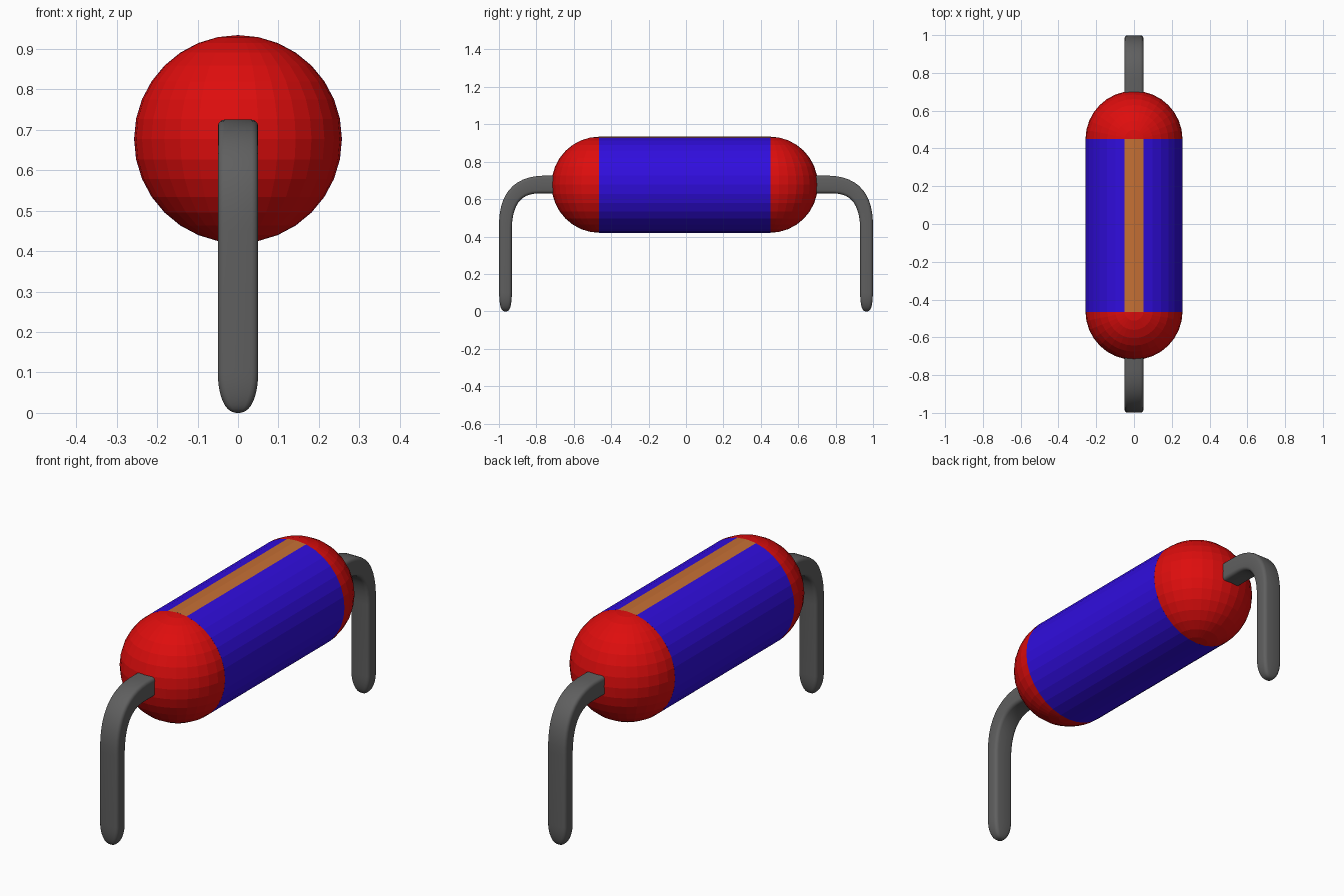
import bpy
import bmesh
from math import cos, sin, pi, radians
from mathutils import Matrix, Vector

if "Cube" in bpy.data.objects:
    bpy.data.objects.remove(bpy.data.objects["Cube"], do_unlink=True)

RADIUS = 0.257
AXIS_Z = 0.677
FRONT_END, BACK_END = -0.466, 0.451


def material(name, r, g, b):
    mat = bpy.data.materials.new(name)
    mat.use_nodes = True
    mat.diffuse_color = (r, g, b, 1)
    mat.node_tree.nodes["Principled BSDF"].inputs["Base Color"].default_value = (r, g, b, 1)
    return mat


red = material("red", 0.73, 0.004, 0.004)
blue = material("blue", 0.03, 0.004, 0.73)
orange = material("orange", 0.56, 0.16, 0.035)
grey = material("dark grey", 0.115, 0.115, 0.115)


def finish(bm, name, *mats):
    bmesh.ops.recalc_face_normals(bm, faces=bm.faces)
    mesh = bpy.data.meshes.new(name)
    bm.to_mesh(mesh)
    bm.free()
    for mat in mats:
        mesh.materials.append(mat)
    obj = bpy.data.objects.new(name, mesh)
    bpy.context.collection.objects.link(obj)
    return obj


# Faceted body tube, with the two topmost sides painted as a stripe
bm = bmesh.new()
place = Matrix.Translation((0, (FRONT_END + BACK_END) / 2, AXIS_Z)) @ Matrix.Rotation(pi / 2, 4, "X")
bmesh.ops.create_cone(bm, cap_ends=True, segments=32, radius1=RADIUS, radius2=RADIUS,
                      depth=BACK_END - FRONT_END, matrix=place)
bm.normal_update()
for face in bm.faces:
    face.material_index = int(face.normal.z > 0.99)
finish(bm, "body_tube", blue, orange)

# Faceted round end caps
for name, y in (("front_cap", FRONT_END + 0.004), ("back_cap", BACK_END - 0.003)):
    bm = bmesh.new()
    bmesh.ops.create_uvsphere(bm, u_segments=32, v_segments=16, radius=RADIUS,
                              matrix=Matrix.Translation((0, y, AXIS_Z)))
    finish(bm, name, red)


def section(half_w, half_t, corner):
    """Rounded rectangle as (x, thickness) pairs."""
    points = []
    for quarter, (sx, st) in enumerate(((1, 1), (-1, 1), (-1, -1), (1, -1))):
        for step in range(4):
            a = (quarter + step / 3) * pi / 2
            points.append((sx * (half_w - corner) + corner * cos(a),
                           st * (half_t - corner) + corner * sin(a)))
    return points


def wire(name, side):
    """Lead that leaves the cap, bends down and ends in a rounded tip."""
    start, knee, end = Vector((0.77, 0.678)), Vector((0.965, 0.678)), Vector((0.965, 0.45))
    stations = [(Vector((0.6, 0.678)), Vector((1, 0)), 0.05, 0.047)]
    for i in range(13):
        t = i / 12
        pos = start * (1 - t) ** 2 + knee * 2 * t * (1 - t) + end * t * t
        tangent = ((knee - start) * (1 - t) + (end - knee) * t).normalized()
        stations.append((pos, tangent, 0.05, 0.047 - 0.013 * t))
    # Tip tapers as a quarter ellipse
    for i in range(9):
        a = i / 8 * radians(86)
        stations.append((Vector((0.965, 0.1 - 0.1 * sin(a))), Vector((0, -1)),
                         0.05 * cos(a) ** 0.8, 0.034 * cos(a) ** 0.6))
    bm = bmesh.new()
    rings = []
    for pos, tangent, half_w, half_t in stations:
        normal = Vector((-tangent.y, tangent.x))
        ring = []
        for x, n in section(half_w, half_t, min(0.016, half_w * 0.6, half_t * 0.6)):
            p = pos + normal * n
            ring.append(bm.verts.new((x, side * p.x, p.y)))
        rings.append(ring)
    for a, b in zip(rings, rings[1:]):
        for i in range(len(a)):
            j = (i + 1) % len(a)
            bm.faces.new((a[i], a[j], b[j], b[i]))
    bm.faces.new(rings[0])
    bm.faces.new(rings[-1])
    obj = finish(bm, name, grey)
    bpy.ops.object.select_all(action="DESELECT")
    obj.select_set(True)
    bpy.context.view_layer.objects.active = obj
    bpy.ops.object.shade_smooth_by_angle(angle=radians(40))


wire("front_wire", -1)
wire("back_wire", 1)
